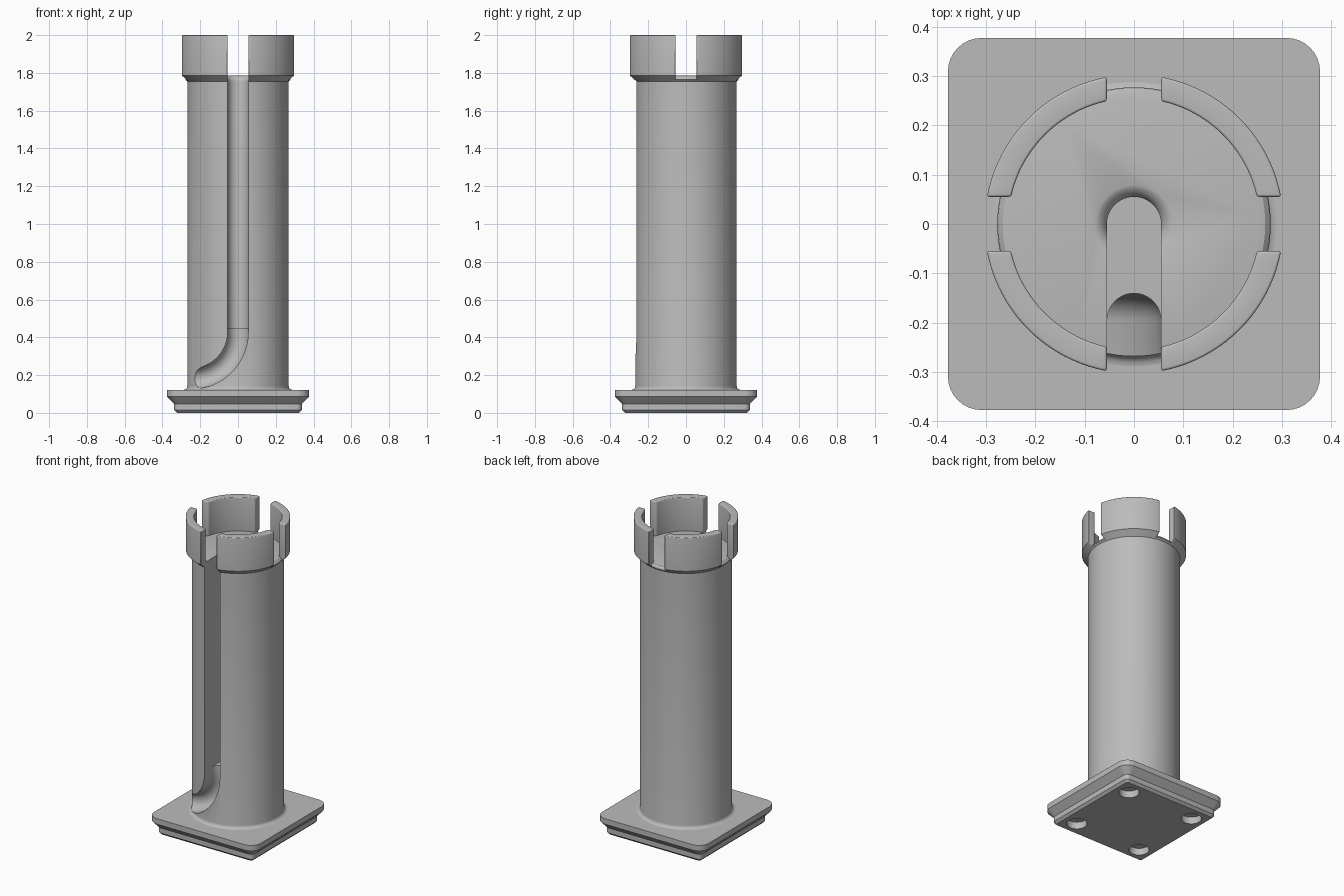
import bpy, bmesh
from math import sin, cos, pi, asin, radians

cube = bpy.data.objects.get("Cube")
if cube:
    bpy.data.objects.remove(cube, do_unlink=True)

grey = bpy.data.materials.new("light_grey")
grey.use_nodes = True
grey.diffuse_color = (0.5, 0.5, 0.5, 1)
grey.node_tree.nodes["Principled BSDF"].inputs["Base Color"].default_value = (0.5, 0.5, 0.5, 1)


def loft(name, rings):
    """Closed solid skinned through equal-length rings of points."""
    bm = bmesh.new()
    loops = [[bm.verts.new(p) for p in ring] for ring in rings]
    n = len(loops[0])
    for a, b in zip(loops, loops[1:]):
        for i in range(n):
            j = (i + 1) % n
            bm.faces.new((a[i], a[j], b[j], b[i]))
    bm.faces.new(loops[0][::-1])
    bm.faces.new(loops[-1])
    bmesh.ops.recalc_face_normals(bm, faces=bm.faces)
    mesh = bpy.data.meshes.new(name)
    bm.to_mesh(mesh)
    bm.free()
    mesh.materials.append(grey)
    ob = bpy.data.objects.new(name, mesh)
    bpy.context.collection.objects.link(ob)
    return ob


def lathe(name, profile, cx=0, cy=0, n=96):
    return loft(name, [[(cx + r * cos(2 * pi * i / n), cy + r * sin(2 * pi * i / n), z)
                        for i in range(n)] for r, z in profile])


def rounded_square(h, r, z, seg=8):
    pts = []
    for k in range(4):
        for s in range(seg + 1):
            a = pi / 2 * (k + s / seg)
            mid = pi / 4 + k * pi / 2
            sx, sy = (1 if cos(mid) > 0 else -1), (1 if sin(mid) > 0 else -1)
            pts.append((sx * (h - r) + r * cos(a), sy * (h - r) + r * sin(a), z))
    return pts


def channel(r, cy, front=-0.45, n=24):
    """Slot outline: half round at the back, open to the front."""
    arc = [(r * cos(pi * i / n), cy + r * sin(pi * i / n)) for i in range(n + 1)]
    return arc + [(-r, front), (r, front)]


def activate(ob):
    bpy.ops.object.select_all(action='DESELECT')
    ob.select_set(True)
    bpy.context.view_layer.objects.active = ob


def cut(ob, cutter):
    mod = ob.modifiers.new("cut", 'BOOLEAN')
    mod.operation = 'DIFFERENCE'
    mod.solver = 'EXACT'
    mod.object = cutter
    activate(ob)
    bpy.ops.object.modifier_apply(modifier=mod.name)
    bpy.data.objects.remove(cutter, do_unlink=True)


def smooth(ob):
    activate(ob)
    bpy.ops.object.shade_smooth_by_angle(angle=radians(30))


# Stepped square foot with four round sockets underneath
foot = loft("foot", [rounded_square(h, r, z) for h, r, z in (
    (0.323, 0.015, 0), (0.338, 0.029, 0.015), (0.338, 0.029, 0.047),
    (0.377, 0.068, 0.087), (0.377, 0.068, 0.122))])
for x in (-0.236, 0.236):
    for y in (-0.236, 0.236):
        cut(foot, lathe("socket_cutter", [(0.059, -0.05), (0.059, 0.044)], x, y, 32))
smooth(foot)

# Column with a filleted bottom and a small flared rim
fillet = [(0.288 - 0.02 * sin(a), 0.142 - 0.02 * cos(a)) for a in (pi / 8 * i for i in range(5))]
column = lathe("column", [(0.288, 0.1)] + fillet + [
    (0.268, 1.755), (0.277, 1.764), (0.275, 1.773), (0.266, 1.782), (0.25, 1.785)])

# Deep vertical slot
cut(column, loft("slot_cutter", [[(x, y, z) for x, y in channel(0.055, 0)] for z in (0.45, 1.9)]))

# Shallow groove continuing down and sweeping to the right side
bend = 0.25
path = [(0, 0.46, 0)]
for i in range(25):
    a = radians(100) * i / 24
    path.append((bend * cos(a) - bend, 0.43 - bend * sin(a), a))
cut(column, loft("groove_cutter", [
    [(px + u * cos(a), y, pz - u * sin(a)) for u, y in channel(0.0545, -0.195)]
    for px, pz, a in path]))

# Rounded mouth at the top of the slot
mouth = [(0.09 - 0.036 * cos(a), 1.751 + 0.036 * sin(a)) for a in (pi / 12 * i for i in range(6))]
cut(column, lathe("mouth_cutter", mouth + [(0.09, 1.7865)], n=64))
smooth(column)

# Four crown prongs separated by parallel-sided gaps
section = [(0.262, 1.749), (0.303, 1.786), (0.303, 2.0), (0.255, 2.0), (0.255, 1.749)]
gap, steps = 0.055, 20
for k, name in enumerate(("back_left", "back_right", "front_right", "front_left")):
    rings = []
    for i in range(steps + 1):
        ring = []
        for r, z in section:
            start = asin(gap / r)
            a = k * pi / 2 + start + (pi / 2 - 2 * start) * i / steps
            ring.append((r * cos(a), r * sin(a), z))
        rings.append(ring)
    prong = loft(name + "_prong", rings)
    bevel = prong.modifiers.new("rounding", 'BEVEL')
    bevel.width = 0.018
    bevel.segments = 4
    bevel.limit_method = 'ANGLE'
    bevel.angle_limit = radians(60)
    activate(prong)
    bpy.ops.object.modifier_apply(modifier=bevel.name)
    smooth(prong)
